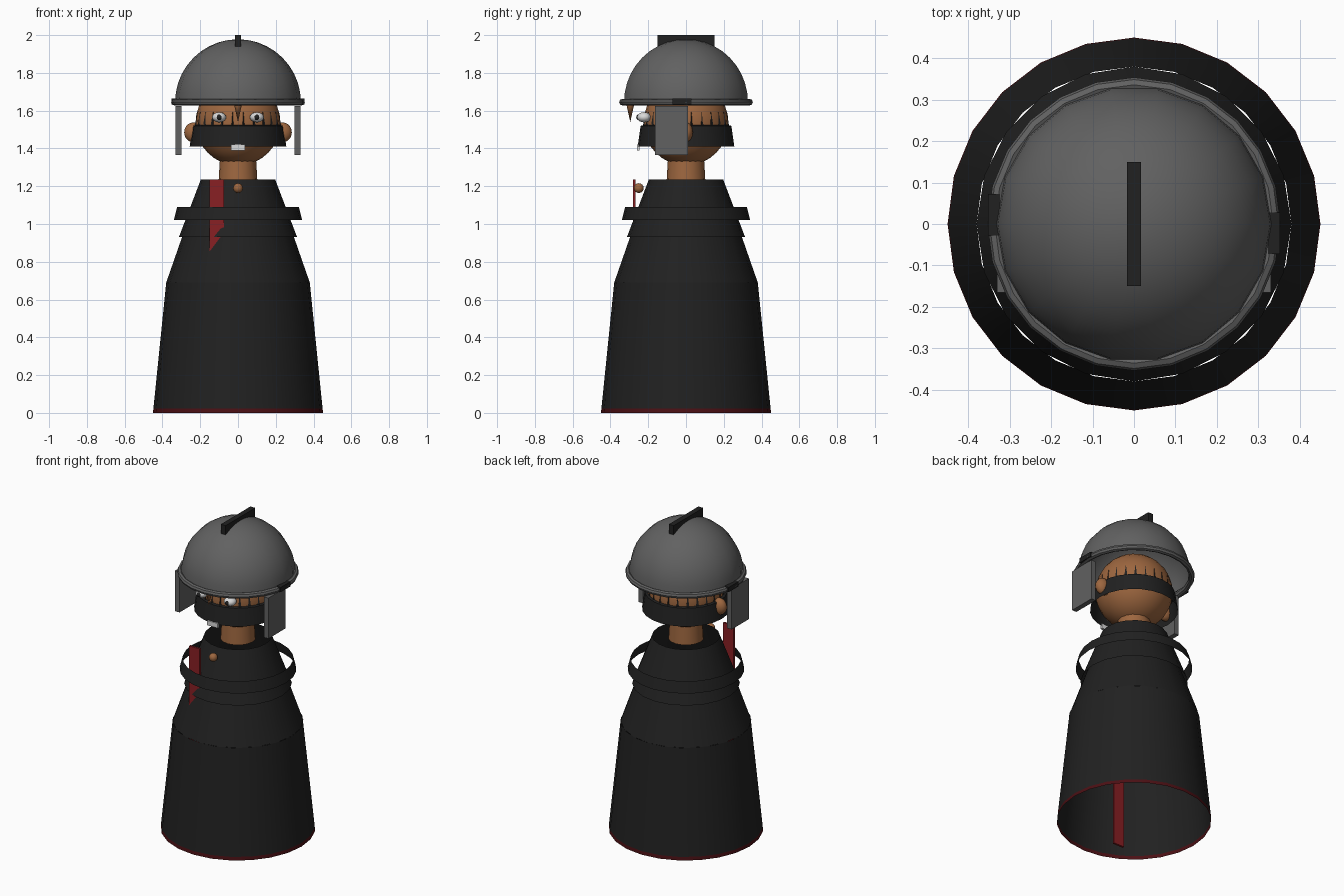
import bpy, bmesh, math
from mathutils import Matrix, Vector

if "Cube" in bpy.data.objects:
    bpy.data.objects.remove(bpy.data.objects["Cube"])


def material(name, rgb):
    m = bpy.data.materials.new(name)
    m.diffuse_color = (*rgb, 1)
    m.use_nodes = True
    m.node_tree.nodes["Principled BSDF"].inputs["Base Color"].default_value = m.diffuse_color
    return m


BLACK = material("black cloth", (0.015, 0.015, 0.015))
GREY = material("helmet grey", (0.12, 0.12, 0.12))
SKIN = material("skin brown", (0.34, 0.135, 0.05))
RED = material("sash red", (0.25, 0.014, 0.017))
DARK_RED = material("hem dark red", (0.07, 0.005, 0.007))
WHITE = material("white", (0.7, 0.7, 0.7))


def finish(name, bm, mat):
    bmesh.ops.recalc_face_normals(bm, faces=bm.faces)
    for f in bm.faces:
        f.smooth = True
    mesh = bpy.data.meshes.new(name)
    bm.to_mesh(mesh)
    bm.free()
    mesh.materials.append(mat)
    ob = bpy.data.objects.new(name, mesh)
    bpy.context.collection.objects.link(ob)
    return ob


def lathe(name, profile, sides, mat):
    """Open surface of revolution from (radius, z) points."""
    bm = bmesh.new()
    rings = []
    for r, z in profile:
        rings.append([bm.verts.new((r * math.cos(2 * math.pi * i / sides),
                                    r * math.sin(2 * math.pi * i / sides), z))
                      for i in range(sides)])
    for a, b in zip(rings, rings[1:]):
        for i in range(sides):
            j = (i + 1) % sides
            bm.faces.new((a[i], a[j], b[j], b[i]))
    bmesh.ops.remove_doubles(bm, verts=bm.verts, dist=1e-5)
    return finish(name, bm, mat)


def box(name, lo, hi, mat):
    lo, hi = Vector(lo), Vector(hi)
    bm = bmesh.new()
    bmesh.ops.create_cube(bm, size=1, matrix=Matrix.Translation((lo + hi) / 2)
                          @ Matrix.Diagonal((*(hi - lo), 1)))
    return finish(name, bm, mat)


def ball(name, centre, radii, mat, u=20, v=12):
    bm = bmesh.new()
    bmesh.ops.create_uvsphere(bm, u_segments=u, v_segments=v, radius=1,
                              matrix=Matrix.Translation(centre) @ Matrix.Diagonal((*radii, 1)))
    return finish(name, bm, mat)


# robe: hem, skirt, torso, shoulders and a loose collar ring, all open shells
lathe("hem", [(0.45, 0), (0.448, 0.022)], 24, DARK_RED)
lathe("skirt", [(0.448, 0.022), (0.38, 0.69)], 24, BLACK)
lathe("torso", [(0.38, 0.69), (0.265, 1.02)], 20, BLACK)
lathe("shoulders", [(0.313, 0.93), (0.197, 1.235)], 20, BLACK)
lathe("collar_ring", [(0.34, 1.02), (0.322, 1.09)], 24, BLACK)

# sash hanging through the robe, and clasp
box("sash", (-0.15, -0.281, 0.0), (-0.075, -0.268, 1.235), RED)
ball("clasp", (0, -0.25, 1.19), (0.026, 0.026, 0.026), SKIN, 12, 8)

# neck, head and ears
lathe("neck", [(0, 1.22), (0.103, 1.22), (0.095, 1.36)], 16, SKIN)
ball("head", (0, 0, 1.535), (0.225, 0.225, 0.225), SKIN, 24, 16)

# black band around the head with small pointed tufts above it
lathe("head_band", [(0.256, 1.41), (0.24, 1.52), (0.215, 1.525)], 24, BLACK)
bm = bmesh.new()
for i in range(24):
    a = math.radians(15 * i + 7.5)
    p = Vector((0.217 * math.cos(a), 0.217 * math.sin(a), 1.555))
    bmesh.ops.create_cone(bm, segments=4, radius1=0.013, radius2=0.001, depth=0.075,
                          matrix=Matrix.Translation(p))
finish("tufts", bm, BLACK)

# face: nose and teeth
lathe("nose", [(0, 1.54), (0.02, 1.63), (0, 1.63)], 12, SKIN).location.y = -0.295
box("teeth", (-0.037, -0.26, 1.39), (0.037, -0.245, 1.42), WHITE)

# helmet: dome, rolled rim and crest
R, Z = 0.333, 1.645
lathe("helmet_dome", [(R * math.cos(t * math.pi / 20), Z + R * math.sin(t * math.pi / 20))
                      for t in range(11)], 18, GREY)
lathe("helmet_rim", [(0.336 + 0.018 * math.cos(t * math.pi / 4),
                      Z + 0.018 * math.sin(t * math.pi / 4)) for t in range(9)], 24, GREY)
box("helmet_crest", (-0.017, -0.15, 1.94), (0.017, 0.15, 2.0), BLACK)

# paired parts: ears, eyes, pupils, cheek plates and hinges
for s, side in ((-1, "left"), (1, "right")):
    ball(side + "_ear", (s * 0.235, 0, 1.485), (0.05, 0.037, 0.053), SKIN, 16, 10)
    ball(side + "_eye", (s * 0.1, -0.222, 1.565), (0.037, 0.037, 0.027), WHITE, 16, 10)
    ball(side + "_pupil", (s * 0.1, -0.25, 1.565), (0.015, 0.014, 0.015), BLACK, 10, 6)
    box(side + "_cheek_plate", (s * 0.315 - 0.016, -0.165, 1.365),
        (s * 0.315 + 0.016, 0.01, 1.625), GREY)
    box(side + "_hinge", (s * 0.338 - 0.015, -s * 0.022 - 0.05, 1.633),
        (s * 0.338 + 0.015, -s * 0.022 + 0.05, 1.664), BLACK)

# smooth shading that keeps hard edges
bpy.ops.object.select_all(action='SELECT')
bpy.context.view_layer.objects.active = bpy.context.scene.objects["head"]
bpy.ops.object.shade_smooth_by_angle(angle=math.radians(35))
